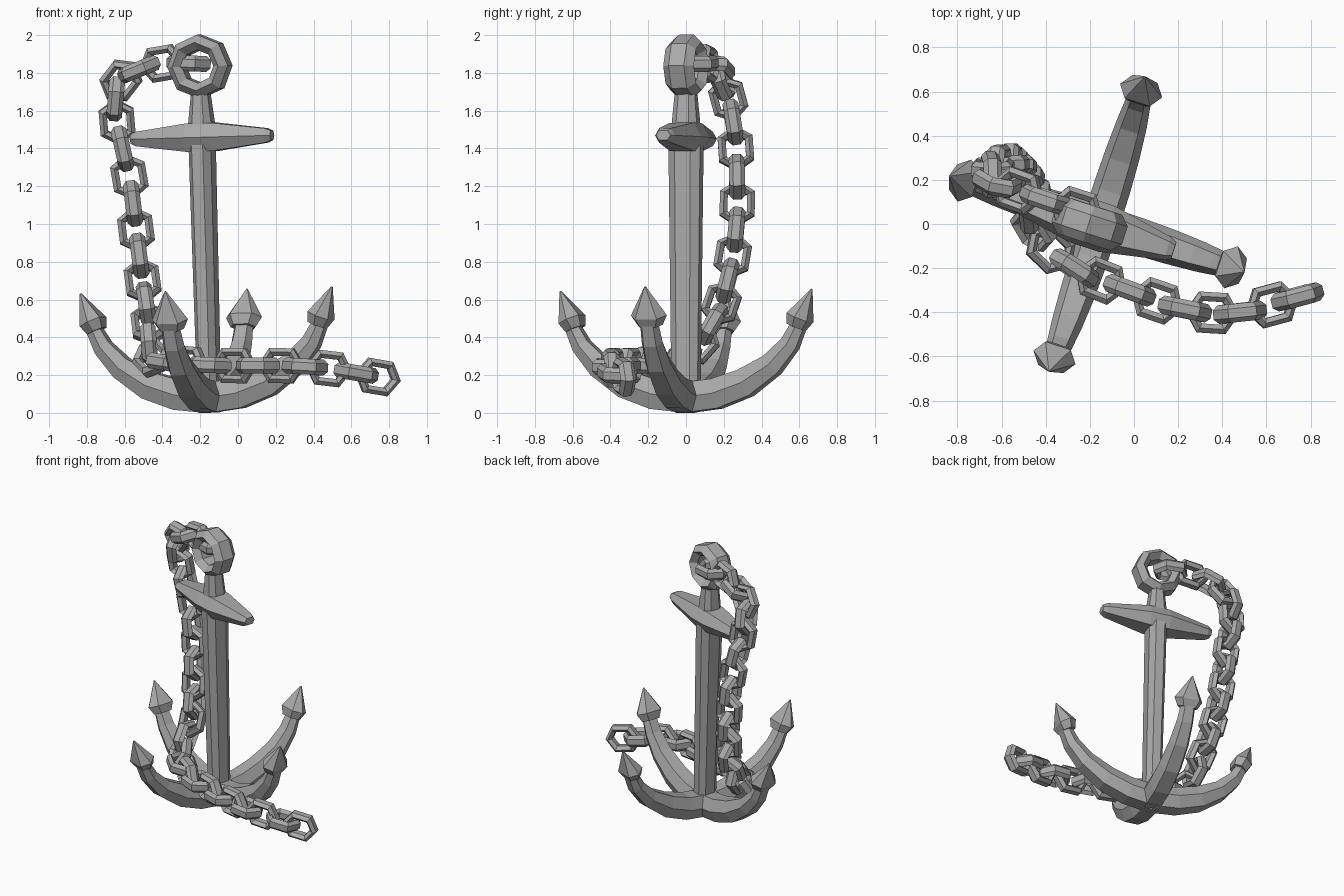
import bpy, bmesh
from math import radians, cos, sin, tau
from mathutils import Matrix, Vector

cube = bpy.data.objects.get("Cube")
if cube:
    bpy.data.objects.remove(cube)

iron = bpy.data.materials.new("iron_grey")
iron.use_nodes = True
iron.diffuse_color = (0.4, 0.4, 0.4, 1)
iron.node_tree.nodes["Principled BSDF"].inputs["Base Color"].default_value = iron.diffuse_color

# Cross-sections as (side, up) factors
HEX = [(-.6, 1), (.6, 1), (1, 0), (.6, -1), (-.6, -1), (-1, 0)]
OCT = [(-.5, 1), (.5, 1), (1, .5), (1, -.5), (.5, -1), (-.5, -1), (-1, -.5), (-1, .5)]
BAR = [(-.5, 1), (.5, 1), (1, 0), (.5, -1), (-.5, -1), (-1, 0)]


def loft(name, path, sizes, section, side, closed=False):
    """Sweep a section along a path; sizes are (half side, half up) at each point."""
    bm = bmesh.new()
    pts = [Vector(p) for p in path]
    side = Vector(side)
    n, m = len(pts), len(section)
    rings = []
    for i, p in enumerate(pts):
        if closed:
            tangent = pts[(i + 1) % n] - pts[i - 1]
        else:
            tangent = pts[min(i + 1, n - 1)] - pts[max(i - 1, 0)]
        up = tangent.cross(side).normalized()
        a, b = sizes[i]
        rings.append([bm.verts.new(p + side * (s * a) + up * (u * b)) for s, u in section])
    for i in range(n if closed else n - 1):
        r, q = rings[i], rings[(i + 1) % n]
        for j in range(m):
            k = (j + 1) % m
            bm.faces.new((r[j], r[k], q[k], q[j]))
    if not closed:
        bm.faces.new(rings[0])
        bm.faces.new(rings[-1])
    bmesh.ops.recalc_face_normals(bm, faces=bm.faces)
    mesh = bpy.data.meshes.new(name)
    bm.to_mesh(mesh)
    bm.free()
    mesh.materials.append(iron)
    return mesh


def place(name, mesh, matrix):
    obj = bpy.data.objects.new(name, mesh)
    bpy.context.collection.objects.link(obj)
    obj.matrix_world = matrix
    return obj


# Whole anchor leans slightly and is turned about its shank
ANCHOR = (Matrix.Translation((-.15, 0, 0)) @ Matrix.Rotation(radians(-1.6), 4, 'Y')
          @ Matrix.Rotation(radians(-18), 4, 'Z'))
X, Y = (1, 0, 0), (0, 1, 0)

# Shank and neck
place("shank", loft("shank", [(0, 0, .06), (0, 0, 1.42)],
                    [(.055, .072), (.062, .088)], OCT, X), ANCHOR)
place("neck", loft("neck", [(0, 0, 1.45), (0, 0, 1.55), (0, 0, 1.7)],
                   [(.07, .075), (.062, .068), (.045, .055)], OCT, X), ANCHOR)

# Crossbar
place("stock", loft("stock", [(x, 0, 1.46) for x in (-.39, -.36, -.07, .07, .36, .39)],
                    [(.04, .025), (.055, .038), (.11, .075),
                     (.11, .075), (.055, .038), (.04, .025)], HEX, Y), ANCHOR)

# Top ring
circle = [(.128 * cos(tau * i / 8), 0, 1.835 + .128 * sin(tau * i / 8)) for i in range(8)]
place("top_ring", loft("top_ring", circle, [(.085, .04)] * 8, BAR, Y, True), ANCHOR)

# Four arms with pointed flukes
arm = loft("arm", [(0, 0, .08), (.17, 0, .1), (.33, 0, .155), (.48, 0, .25),
                   (.58, 0, .36), (.64, 0, .48)],
           [(.085, .08), (.085, .08), (.08, .075), (.07, .06), (.058, .048), (.05, .035)], HEX, Y)
fluke = loft("fluke", [(.615, 0, .45), (.635, 0, .5), (.7, 0, .65)],
             [(.07, .045), (.1, .06), (.004, .004)], HEX, Y)
for i, label in enumerate(("left", "back", "right", "front")):
    turn = ANCHOR @ Matrix.Rotation(tau * i / 4, 4, 'Z')
    place(label + "_arm", arm, turn)
    place(label + "_fluke", fluke, turn)

# Chain: links alternate on and between the guide points
guide = [Vector(p) for p in (
    (-.15, .03, 1.84), (-.4, .11, 1.85), (-.62, .19, 1.76), (-.64, .25, 1.54),
    (-.575, .27, 1.25), (-.54, .265, .97), (-.505, .22, .7), (-.47, .14, .47),
    (-.455, -.02, .29), (-.27, -.2, .26), (-.02, -.3, .25), (.23, -.385, .25),
    (.48, -.4, .235), (.74, -.33, .19))]
outline = [(.1, 0, 0), (.055, .072, 0), (-.055, .072, 0),
           (-.1, 0, 0), (-.055, -.072, 0), (.055, -.072, 0)]
link = loft("chain_link", outline, [(.042, .023)] * 6, BAR, (0, 0, 1), True)


def add_link(number, centre, tangent, turned):
    t = tangent.normalized()
    front = Vector((0, -1, 0))
    n = (front - t * front.dot(t)).normalized()
    if turned:
        n = t.cross(n)
    axes = Matrix((t, n.cross(t), n)).transposed().to_4x4()
    place(f"chain_link_{number}", link, Matrix.Translation(centre) @ axes)


last = len(guide) - 1
for i in range(last):
    a, b = guide[i], guide[i + 1]
    before, after = guide[max(i - 1, 0)], guide[min(i + 2, last)]
    middle = (a + b) * .5625 - (before + after) * .0625
    add_link(2 * i + 1, middle, b - a, True)
    add_link(2 * i + 2, b, after - a, False)
